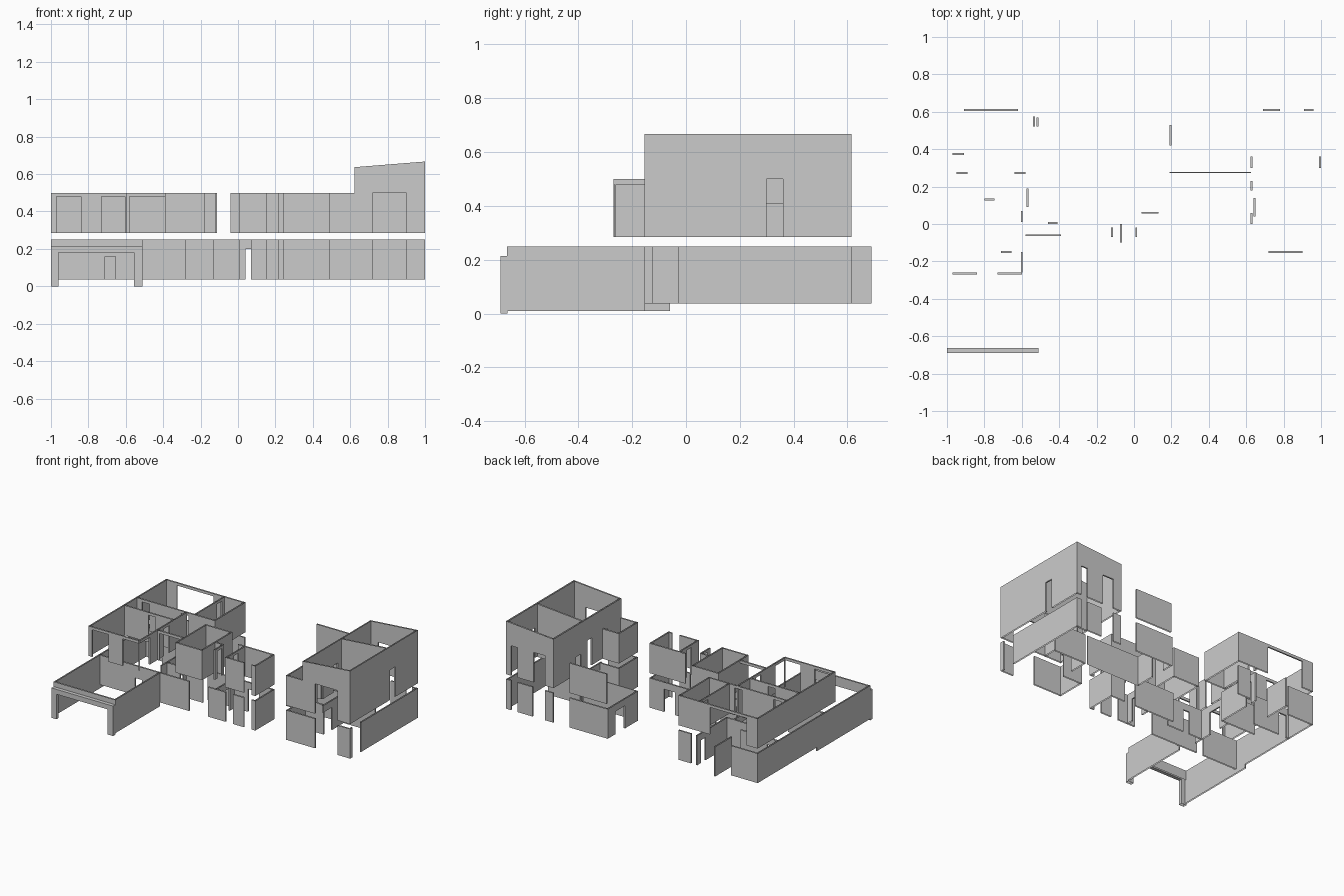
import bpy, bmesh
from mathutils import Vector

cube = bpy.data.objects.get("Cube")
if cube:
    bpy.data.objects.remove(cube, do_unlink=True)

grey = bpy.data.materials.new("plain grey")
grey.use_nodes = True
grey.diffuse_color = (0.6, 0.6, 0.6, 1)
grey.node_tree.nodes["Principled BSDF"].inputs["Base Color"].default_value = (0.6, 0.6, 0.6, 1)

T = 0.01             # wall thickness
LOW = (0.037, 0.25)  # ground storey
UP = (0.285, 0.50)   # first storey
DOOR_LOW, DOOR_UP = 0.2, 0.48


def slab(bm, axis, at, a, b, z0, z1, thick, floor=False, cap=False):
    """Open-topped wall slab along an axis; z1 may be a function of x."""
    def point(s, t, top):
        x, y = (s, at + t) if axis == "x" else (at + t, s)
        z = z0 if not top else (z1(x) if callable(z1) else z1)
        return bm.verts.new(Vector((x, y, z)))
    h = thick / 2
    ring = [(a, -h), (b, -h), (b, h), (a, h)]
    lo = [point(s, t, False) for s, t in ring]
    hi = [point(s, t, True) for s, t in ring]
    for i in range(4):
        j = (i + 1) % 4
        bm.faces.new((lo[i], lo[j], hi[j], hi[i]))
    if floor:
        bm.faces.new(lo[::-1])
    if cap:
        bm.faces.new(hi)


def wall(name, axis, at, a, b, z, doors=(), head=None, thick=T, cap=False):
    """Wall from a to b with full-height doorways cut below the head."""
    bm = bmesh.new()
    start = a
    for d0, d1 in sorted(doors):
        if d0 > start:
            slab(bm, axis, at, start, d0, z[0], z[1], thick, cap=cap)
        slab(bm, axis, at, d0, d1, head, z[1], thick, floor=True, cap=cap)
        start = d1
    if b > start:
        slab(bm, axis, at, start, b, z[0], z[1], thick, cap=cap)
    bmesh.ops.recalc_face_normals(bm, faces=bm.faces)
    mesh = bpy.data.meshes.new(name)
    bm.to_mesh(mesh)
    bm.free()
    mesh.materials.append(grey)
    bpy.context.collection.objects.link(bpy.data.objects.new(name, mesh))


def storey(prefix, z, head, plan):
    for name, axis, at, a, b, *doors in plan:
        wall(prefix + "_" + name, axis, at, a, b, z, doors, head)


# Garage with header and front feet
wall("garage_front", "x", -0.677, -1, -0.51, (0, 0.215), [(-0.96, -0.555)], 0.18, 0.026, True)
wall("garage_front_parapet", "x", -0.659, -1, -0.51, (0.18, 0.25), thick=0.01)
wall("garage_outer_wall", "y", -0.995, -0.665, -0.06, (0.01, 0.25))
wall("garage_inner_wall", "y", -0.516, -0.665, -0.155, (0.01, 0.25))
wall("garage_back_wall", "x", -0.15, -1, -0.51, LOW, [(-0.71, -0.655)], 0.16)

# Ground storey, left wing
storey("lower_left", LOW, DOOR_LOW, [
    ("side", "y", -0.995, -0.06, 0.615),
    ("back", "x", 0.61, -1, -0.79),
    ("back_end", "x", 0.61, -0.47, -0.37),
    ("back_fin", "y", -0.71, 0.5, 0.69),
    ("store", "x", 0.375, -1, -0.7, (-0.97, -0.91)),
    ("store_front", "x", 0.273, -0.79, -0.515),
    ("hall", "y", -0.515, 0.27, 0.615, (0.52, 0.57)),
    ("core", "y", -0.57, -0.06, 0.27, (0.09, 0.19)),
    ("front", "x", -0.15, -0.51, -0.28),
    ("lobby", "x", 0.005, -0.57, -0.28, (-0.46, -0.41)),
])

# Ground storey, middle
storey("lower_middle", LOW, DOOR_LOW, [
    ("front_a", "x", -0.15, -0.13, 0.01),
    ("front_b", "x", -0.15, 0.07, 0.155),
    ("front_c", "x", -0.15, 0.214, 0.246),
    ("end", "y", 0.241, -0.155, 0.065),
    ("cross", "y", -0.07, -0.155, 0.06, (-0.10, 0.0)),
    ("back", "x", 0.06, -0.28, 0.246, (0.04, 0.13)),
])

# Ground storey, right wing
storey("lower_right", LOW, DOOR_LOW, [
    ("garden_panel", "x", 0.61, 0.2, 0.495),
    ("garden_side", "y", 0.196, 0.275, 0.615, (0.42, 0.53)),
    ("front", "x", -0.15, 0.49, 0.72),
    ("front_return", "y", 0.496, -0.155, 0.06),
    ("porch_back", "x", 0.055, 0.49, 0.645),
    ("front_leg", "x", -0.15, 0.90, 1),
    ("front_leg_return", "y", 0.994, -0.15, -0.125),
    ("side", "y", 0.994, -0.03, 0.615),
    ("back_a", "x", 0.61, 0.625, 0.69),
    ("back_b", "x", 0.61, 0.79, 0.91),
    ("back_c", "x", 0.61, 0.96, 1),
    ("partition", "x", 0.275, 0.645, 0.9),
    ("inner", "y", 0.645, 0.04, 0.275, (0.04, 0.14)),
])
wall("lower_right_long_wall", "x", 0.275, 0.19, 0.625, LOW, thick=0.006, cap=True)

# First storey, left wing
storey("upper_left", UP, DOOR_UP, [
    ("side", "y", -0.995, -0.27, 0.615),
    ("back", "x", 0.61, -1, -0.37, (-0.91, -0.62)),
    ("end", "y", -0.376, 0.27, 0.615),
    ("room_wall", "x", 0.273, -1, -0.37, (-0.95, -0.89), (-0.64, -0.58)),
    ("bath_wall", "x", 0.13, -1, -0.6, (-0.80, -0.745)),
    ("closet_wall", "y", -0.535, 0.27, 0.615, (0.52, 0.575)),
    ("front", "x", -0.265, -1, -0.6, (-0.97, -0.84), (-0.73, -0.6)),
    ("inner_side", "y", -0.6, -0.265, 0.27, (-0.26, -0.15), (0.01, 0.07)),
    ("link_window", "x", -0.06, -0.6, -0.385, (-0.58, -0.39)),
    ("cube_front", "x", -0.15, -0.39, -0.18),
    ("cube_left", "y", -0.385, -0.155, 0.19),
    ("cube_right", "y", -0.183, -0.155, 0.19),
    ("cube_back", "x", 0.185, -0.39, -0.18),
    ("landing", "x", 0.0, -0.18, -0.115),
    ("landing_end", "y", -0.118, -0.1, 0.0, (-0.07, -0.02)),
])

# First storey, middle
storey("upper_middle", UP, DOOR_UP, [
    ("front", "x", -0.15, 0.01, 0.155),
    ("front_end", "x", -0.15, 0.214, 0.246),
    ("end", "y", 0.241, -0.155, 0.065),
    ("cross", "y", 0.012, -0.155, 0.06, (-0.07, -0.02)),
    ("back", "x", 0.06, -0.04, 0.246),
])

# First storey, right bay and garden panel
storey("upper_right", UP, DOOR_UP, [
    ("garden_panel", "x", 0.61, 0.2, 0.495),
    ("bay_front", "x", -0.15, 0.49, 0.625),
    ("bay_side", "y", 0.496, -0.155, 0.06),
    ("bay_back", "x", 0.055, 0.49, 0.625),
])


# Tall room with a single-pitch top
def roof_line(x):
    return 0.637 + 0.08 * (x - 0.625)


tall = (UP[0], roof_line)
for name, axis, at, a, b, head, *doors in [
    ("front", "x", -0.15, 0.625, 1, 0.5, (0.72, 0.90)),
    ("back", "x", 0.61, 0.625, 1, 0.5, (0.69, 0.78), (0.91, 0.96)),
    ("partition", "x", 0.275, 0.63, 0.985, 0.5),
    ("outer_side", "y", 0.994, -0.155, 0.615, 0.5, (0.30, 0.36)),
    ("inner_side_front", "y", 0.628, -0.155, 0.275, 0.48, (0.0, 0.06), (0.18, 0.23)),
    ("inner_side_back", "y", 0.628, 0.275, 0.615, 0.41, (0.30, 0.36)),
]:
    wall("tall_" + name, axis, at, a, b, tall, doors, head)
